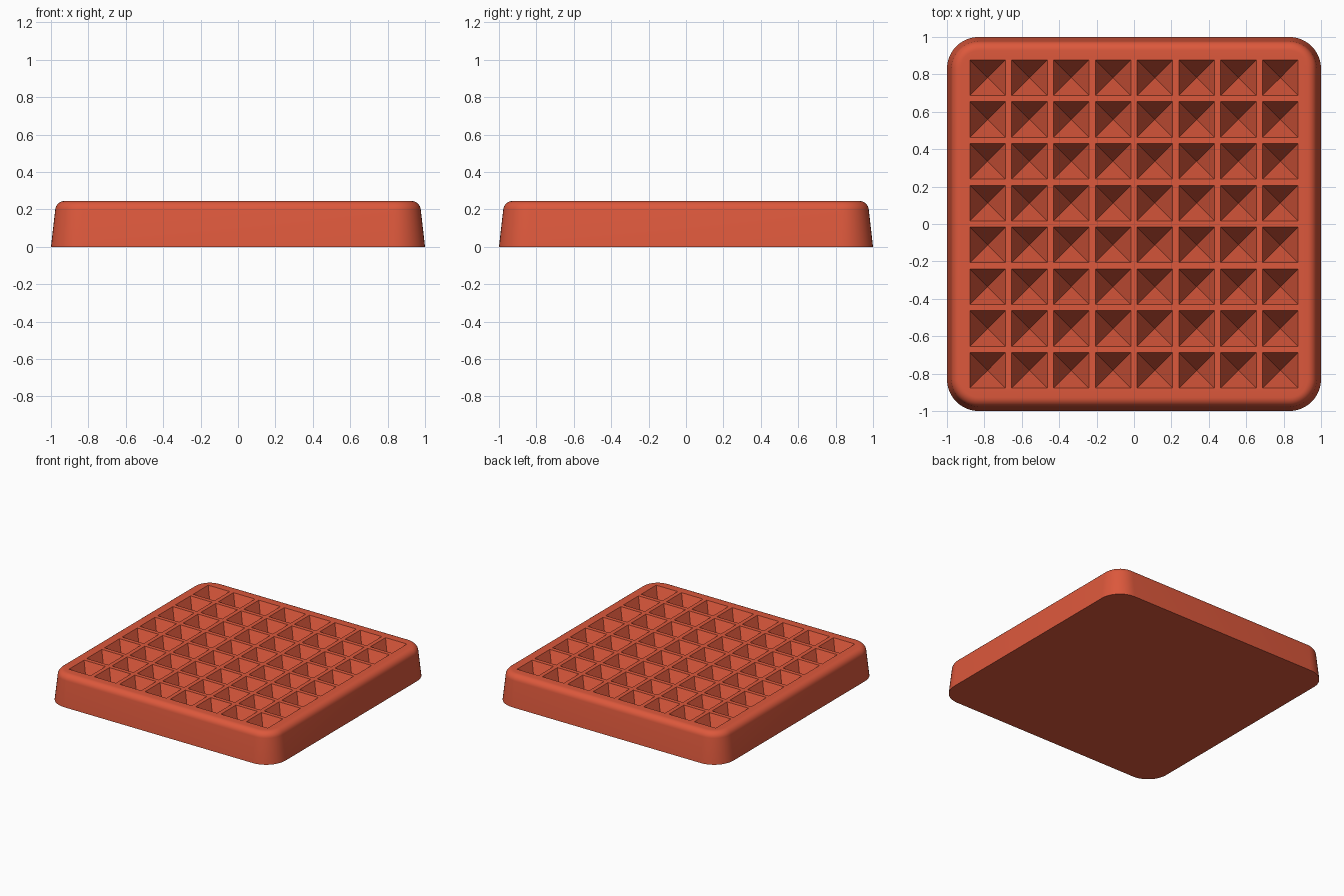
import bpy, bmesh, math

cube = bpy.data.objects.get("Cube")
if cube:
    bpy.data.objects.remove(cube, do_unlink=True)

HEIGHT = 0.245      # overall height
CORNER = 0.17       # corner radius at the base
FILLET = 0.05       # rounding of the top rim
DRAFT = 0.0727      # inset of the fillet centre from the base outline
CELLS, PITCH, PIT_HALF, PIT_DEPTH = 8, 0.2235, 0.088, 0.2

clay = bpy.data.materials.new("brick_red")
clay.use_nodes = True
colour = (0.72, 0.098, 0.045, 1)
clay.diffuse_color = colour
bsdf = clay.node_tree.nodes["Principled BSDF"]
bsdf.inputs["Base Color"].default_value = colour
bsdf.inputs["Roughness"].default_value = 0.6

bm = bmesh.new()


def rounded_ring(inset, z, steps=10):
    """Rounded square outline, moved inward by inset, at height z."""
    radius, centre = CORNER - inset, 1 - CORNER
    verts = []
    for corner in range(4):
        mid = math.radians(45 + 90 * corner)
        cx = math.copysign(centre, math.cos(mid))
        cy = math.copysign(centre, math.sin(mid))
        for i in range(steps + 1):
            a = math.radians(90) * (corner + i / steps)
            verts.append(bm.verts.new((cx + radius * math.cos(a),
                                       cy + radius * math.sin(a), z)))
    return verts


# Tapered wall followed by the rounded top rim
profile = [(0, 0)]
for i in range(9):
    a = math.radians(6.6 + (90 - 6.6) * i / 8)
    profile.append((DRAFT - FILLET * math.cos(a),
                    HEIGHT - FILLET + FILLET * math.sin(a)))
rings = [rounded_ring(*p) for p in profile]
for low, high in zip(rings, rings[1:]):
    for i in range(len(low)):
        j = (i + 1) % len(low)
        bm.faces.new((low[i], low[j], high[j], high[i]))

# Flat underside
bm.faces.new(rings[0][::-1])

# Lattice of square cells, each inset and sunk to an inverted pyramid
grid = bmesh.ops.create_grid(bm, x_segments=CELLS, y_segments=CELLS,
                             size=CELLS * PITCH / 2)
for v in grid["verts"]:
    v.co.z = HEIGHT
cells = list({f for v in grid["verts"] for f in v.link_faces})
bmesh.ops.inset_individual(bm, faces=cells, thickness=PITCH / 2 - PIT_HALF)
tips = bmesh.ops.poke(bm, faces=cells)["verts"]
for v in tips:
    v.co.z = HEIGHT - PIT_DEPTH

# Pull the lattice border in slightly so it clears the rounded corners
border = PITCH * CELLS / 2 - 0.012
for v in grid["verts"]:
    v.co.x = max(-border, min(border, v.co.x))
    v.co.y = max(-border, min(border, v.co.y))

# Flat margin between the lattice and the rim
open_edges = [e for e in bm.edges if e.is_boundary]
bmesh.ops.triangle_fill(bm, edges=open_edges, use_beauty=True,
                        normal=(0, 0, 1))
bmesh.ops.recalc_face_normals(bm, faces=bm.faces)

mesh = bpy.data.meshes.new("pitted_block")
bm.to_mesh(mesh)
bm.free()
mesh.materials.append(clay)
block = bpy.data.objects.new("pitted_block", mesh)
bpy.context.collection.objects.link(block)

bpy.ops.object.select_all(action='DESELECT')
block.select_set(True)
bpy.context.view_layer.objects.active = block
bpy.ops.object.shade_smooth_by_angle(angle=math.radians(30))
